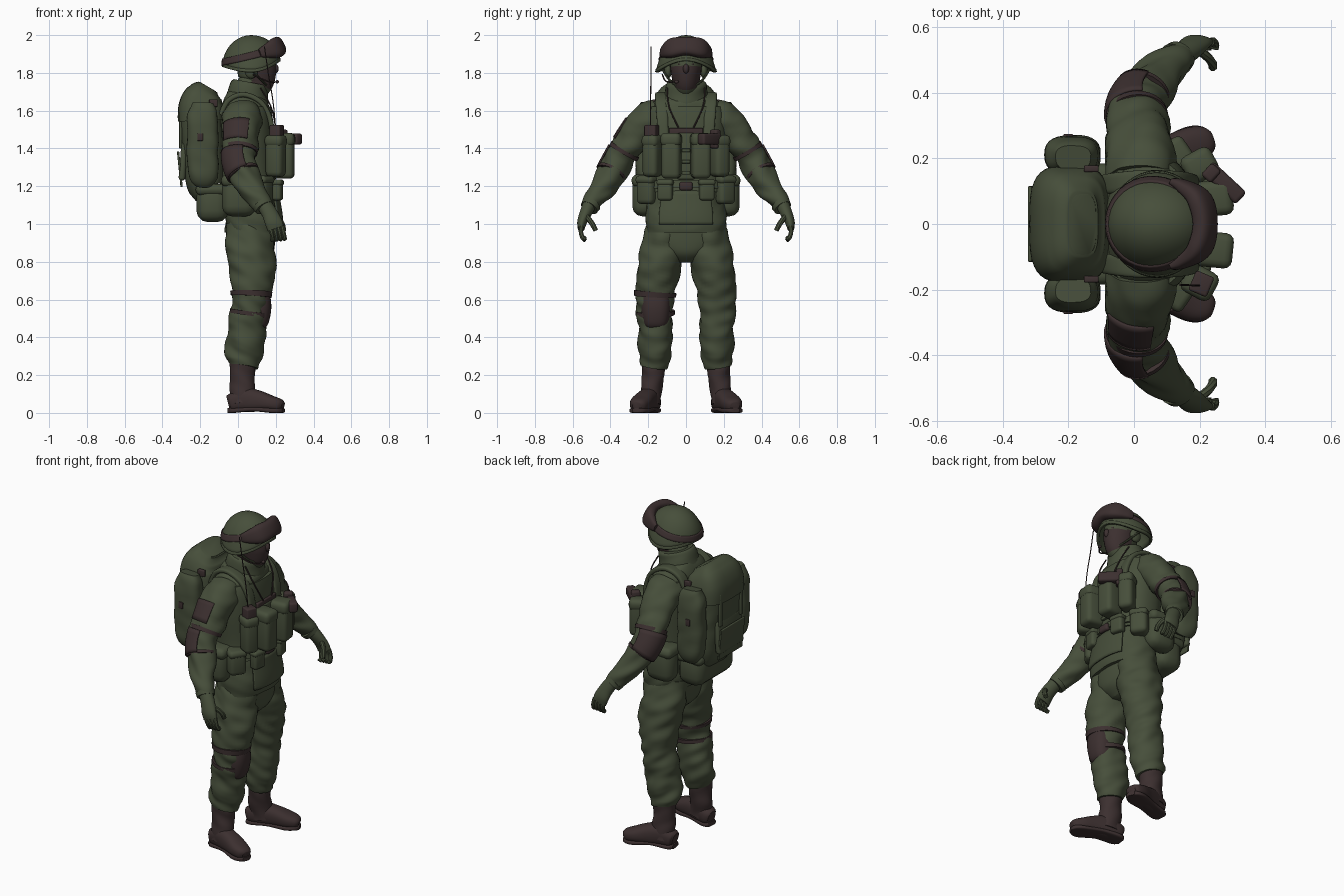
import bpy, bmesh, math
from math import sin, cos, pi, sqrt
from mathutils import Vector, Matrix, noise

if "Cube" in bpy.data.objects:
    bpy.data.objects.remove(bpy.data.objects["Cube"])
made = []


def material(name, rgb):
    m = bpy.data.materials.new(name)
    m.use_nodes = True
    m.diffuse_color = (*rgb, 1)
    m.node_tree.nodes["Principled BSDF"].inputs["Base Color"].default_value = (*rgb, 1)
    return m


GREEN = material("olive_green", (0.062, 0.077, 0.043))
BROWN = material("dark_brown", (0.045, 0.029, 0.029))


def finish(name, bm, mat, side=1, rule=None, thick=0):
    # mirror to the chosen side, store the mesh, paint by rule
    for v in bm.verts:
        v.co.y *= side
    bmesh.ops.recalc_face_normals(bm, faces=bm.faces)
    me = bpy.data.meshes.new(name)
    bm.to_mesh(me)
    bm.free()
    me.materials.append(mat)
    if rule:
        me.materials.append(BROWN)
        for p in me.polygons:
            p.material_index = int(rule(p.center))
    ob = bpy.data.objects.new(name, me)
    bpy.context.collection.objects.link(ob)
    if thick:
        mod = ob.modifiers.new("thickness", "SOLIDIFY")
        mod.thickness, mod.offset = thick, 0
    made.append(ob)


def sample(path, t):
    # smooth interpolation through rings of (x, y, z, radius_a, radius_b)
    t = max(0, min(t, len(path) - 1))
    i = min(int(t), len(path) - 2)
    f = t - i
    a, b, c, d = (path[max(0, min(j, len(path) - 1))] for j in range(i - 1, i + 3))
    return [q + f * (r - p + f * (2 * p - 5 * q + 4 * r - s + f * (3 * (q - r) + s - p))) / 2
            for p, q, r, s in zip(a, b, c, d)]


def sweep(name, path, mat, ref=(1, 0, 0), n=28, steps=6, span=None, arc=None,
          grow=0, square=1, wrinkle=0, side=1, rule=None):
    bm = bmesh.new()
    t0, t1 = span or (0, len(path) - 1)
    m = max(3, math.ceil((t1 - t0) * steps))
    a0, a1 = arc or (0, 2 * pi)
    rings = []
    for k in range(m + 1):
        t = t0 + (t1 - t0) * k / m
        s = sample(path, t)
        axis = (Vector(sample(path, t + .05)[:3]) - Vector(sample(path, t - .05)[:3])).normalized()
        u = Vector(ref)
        u = (u - axis * u.dot(axis)).normalized()
        w = axis.cross(u)
        ring = []
        for j in range(n + bool(arc)):
            a = a0 + (a1 - a0) * j / n
            ca, sa = (math.copysign(abs(c) ** square, c) for c in (cos(a), sin(a)))
            d = u * ca * (abs(s[3]) + grow) + w * sa * (abs(s[4]) + grow)
            p = Vector(s[:3]) + d
            if wrinkle:
                p += d.normalized() * wrinkle * noise.noise(Vector((p.x * 9, p.y * 9, p.z * 17 + p.x * 8)))
            ring.append(bm.verts.new(p))
        rings.append(ring)
    for r, q in zip(rings, rings[1:]):
        for j in range(n):
            h = (j + 1) % len(r)
            bm.faces.new((r[j], r[h], q[h], q[j]))
    if not arc:
        bm.faces.new(rings[0])
        bm.faces.new(rings[-1])
    finish(name, bm, mat, side, rule, .009 if arc else 0)


def tube(name, pts, r, mat, side=1):
    sweep(name, [(*p, r, r) for p in pts], mat, ref=(.3, .9, .2), n=8, side=side)


def box(name, at, size, mat, bevel=.012, turn=0, tilt=0, side=1):
    bm = bmesh.new()
    bmesh.ops.create_cube(bm, size=1, matrix=Matrix.Diagonal((*size, 1)))
    bmesh.ops.bevel(bm, geom=bm.edges[:], offset=min(bevel, min(size) * .45), segments=3,
                    profile=.5, affect="EDGES")
    bm.transform(Matrix.Translation(at) @ Matrix.Rotation(turn, 4, "Z") @ Matrix.Rotation(tilt, 4, "Y"))
    finish(name, bm, mat, side)


def pouch(name, at, size, turn=0, side=1, bevel=.025):
    # soft body with a slightly wider lid
    box(name, at, size, GREEN, bevel, turn, 0, side)
    lid = (at[0], at[1], at[2] + size[2] * .36)
    box(name + "_lid", lid, (size[0] + .008, size[1] + .008, size[2] * .3), GREEN, bevel, turn, 0, side)


def ball(name, at, radii, mat, side=1):
    bm = bmesh.new()
    bmesh.ops.create_uvsphere(bm, u_segments=24, v_segments=14, radius=1,
                              matrix=Matrix.Translation(at) @ Matrix.Diagonal((*radii, 1)))
    finish(name, bm, mat, side)


def shell(name, f, mat, nu=40, nv=10, thick=.012):
    bm = bmesh.new()
    g = [[bm.verts.new(f(i / nu, j / nv)) for i in range(nu + 1)] for j in range(nv + 1)]
    for r, q in zip(g, g[1:]):
        for i in range(nu):
            bm.faces.new((r[i], r[i + 1], q[i + 1], q[i]))
    bmesh.ops.remove_doubles(bm, verts=bm.verts, dist=.0005)
    finish(name, bm, mat, thick=thick)


# Jacket, vest and collar
TORSO = [(.075, 0, .955, .142, .205), (.075, 0, 1.02, .145, .215), (.065, 0, 1.12, .14, .2),
         (.05, 0, 1.25, .135, .19), (.045, 0, 1.45, .135, .205), (.04, 0, 1.57, .13, .205),
         (.04, 0, 1.65, .115, .17), (.045, 0, 1.69, .095, .11)]
sweep("jacket", TORSO, GREEN, n=48, square=.88, wrinkle=.012)
sweep("armour_vest", TORSO, GREEN, n=40, span=(2.3, 5.6), grow=.012, square=.85)
sweep("groin_flap", TORSO, GREEN, span=(.7, 2.3), arc=(-.62, .62), grow=.014, square=.88)
sweep("waist_belt", TORSO, GREEN, n=40, span=(2.45, 2.8), grow=.022, square=.85)
sweep("collar", [(.04, 0, 1.62, .12, .14), (.05, 0, 1.68, .11, .118), (.062, 0, 1.735, .1, .108),
                 (.065, 0, 1.75, .09, .098)], GREEN, wrinkle=.008)
box("belt_buckle", (.215, 0, 1.2), (.03, .07, .045), BROWN)
box("chest_strap", (.19, 0, 1.49), (.02, .18, .035), BROWN, .006)
box("chest_panel", (.19, 0, 1.36), (.03, .1, .25), GREEN)
for z in (1.27, 1.33, 1.39):
    box("chest_clip", (.212, 0, z), (.02, .045, .018), GREEN, .004)

# Head, mask and headset
sweep("head", [(.05, 0, 1.66, .06, .06), (.06, 0, 1.72, .075, .065), (.095, 0, 1.75, .09, .07),
               (.1, 0, 1.8, .102, .08), (.095, 0, 1.86, .1, .085), (.085, 0, 1.93, .09, .085)],
      GREEN, rule=lambda c: c.x > .07 and 1.72 < c.z < 1.835)
ball("nose", (.197, 0, 1.822), (.018, .016, .026), BROWN)
for s in (1, -1):
    box("eye", (.186, .033, 1.845), (.009, .02, .009), BROWN, .003, .35, 0, s)
    ball("ear_cover", (.07, .095, 1.81), (.035, .02, .04), GREEN, s)
    tube("chin_strap", [(.07, .125, 1.82), (.12, .09, 1.765), (.15, .05, 1.735), (.16, 0, 1.727)], .006, GREEN, s)
tube("microphone_arm", [(.08, .125, 1.79), (.16, .105, 1.755), (.205, .055, 1.752)], .004, BROWN, -1)
ball("microphone", (.208, .05, 1.753), (.009, .012, .009), BROWN, -1)


# Helmet with flared rim, strap and goggles
def rim(a):
    return 1.803 + .06 * max(cos(a), 0) ** 2 + .03 * max(-cos(a), 0) ** 2


def on_helmet(a, z, grow=0):
    k = max(0, (z - rim(a)) / (1.994 - rim(a)))
    r = sqrt(max(0, 1 - k * k))
    flare = .014 * (1 - k) ** 3 * sin(a) ** 2
    return Vector((.07 + (.147 + grow) * cos(a) * r, (.141 + grow + flare) * sin(a) * r, z))


def dome(u, v):
    a = u * 2 * pi
    return on_helmet(a, rim(a) + (1.994 - rim(a)) * sin(v * pi / 2))


shell("helmet", dome, GREEN)
shell("helmet_edge", lambda u, v: on_helmet(u * 2 * pi, rim(u * 2 * pi) + .016 * v, .003), GREEN, nv=3)
shell("goggle_strap", lambda u, v: on_helmet(u * 2 * pi, 1.872 + .034 * cos(u * 2 * pi) + .036 * v, .006),
      BROWN, nv=4)
sweep("goggles", [(.115, -.13, 1.905, .022, .01), (.15, -.115, 1.915, .036, .02),
                  (.2, -.075, 1.932, .054, .03), (.217, 0, 1.942, .05, .03),
                  (.2, .075, 1.932, .054, .03), (.15, .115, 1.915, .036, .02),
                  (.115, .13, 1.905, .022, .01)], BROWN, ref=(-.5, 0, 1), square=.75)

# Limbs, built for the left and mirrored
LEG = [(.065, .1, 1.0, .125, .1), (.066, .122, .87, .13, .116), (.07, .147, .76, .124, .114),
       (.07, .163, .63, .102, .104), (.06, .163, .53, .095, .096), (.045, .16, .43, .103, .096),
       (.034, .16, .34, .1, .09), (.03, .165, .28, .092, .08), (.025, .17, .245, .076, .066)]
ARM = [(.02, .14, 1.58, .1, .085), (.022, .205, 1.545, .105, .09), (.015, .285, 1.45, .094, .082),
       (.01, .362, 1.325, .084, .077), (.05, .422, 1.225, .076, .07), (.1, .475, 1.145, .06, .056),
       (.14, .513, 1.085, .046, .043)]
sweep("trouser_seat", [(.068, 0, 1.0, .13, .19), (.068, 0, .9, .128, .19), (.068, 0, .84, .115, .13),
                       (.068, 0, .795, .07, .06)], GREEN, square=.9)
for s, label in ((1, "left_"), (-1, "right_")):
    sweep(label + "trouser_leg", LEG, GREEN, n=36, steps=8, wrinkle=.017, side=s)
    sweep(label + "boot_shaft", [(.03, .19, .05, .072, .056), (.024, .182, .13, .068, .056),
                                 (.022, .175, .2, .066, .058), (.02, .172, .29, .07, .062)], BROWN,
          wrinkle=.008, side=s)
    sweep(label + "boot_foot", [(-.05, .178, .05, .032, .04), (-.03, .18, .055, .048, .05),
                                (.04, .195, .068, .053, .064), (.11, .217, .062, .054, .056),
                                (.175, .24, .05, .056, .042), (.22, .254, .04, .044, .034),
                                (.237, .26, .035, .025, .022)], BROWN, ref=(0, 1, 0), square=.8, side=s)
    sweep(label + "boot_sole", [(-.052, .178, .013, .033, .013), (-.02, .182, .013, .05, .013),
                                (.08, .207, .02, .05, .012), (.175, .24, .013, .058, .013),
                                (.222, .255, .013, .044, .013), (.24, .262, .013, .022, .012)],
          BROWN, ref=(0, 1, 0), square=.5, side=s)
    sweep(label + "sleeve", ARM, GREEN, n=32, steps=8, wrinkle=.016, side=s)
    sweep(label + "cuff", ARM, GREEN, span=(5.6, 6), grow=.005, side=s)
    for span in ((2.45, 2.6), (3.45, 3.6)):
        sweep(label + "elbow_strap", ARM, BROWN, span=span, grow=.006, side=s)
    sweep(label + "elbow_pad", ARM, BROWN, span=(2.6, 3.55), arc=(2.4, 4.9), grow=.008, side=s)
    ball(label + "elbow_cap", (-.025, .385, 1.3), (.052, .05, .07), BROWN, s)
    # gloved hand
    sweep(label + "palm", [(.14, .512, 1.1, .04, .036), (.168, .532, 1.055, .042, .032),
                           (.188, .55, 1.01, .046, .026), (.2, .555, .975, .044, .018)], GREEN, side=s)
    for i in range(4):
        x = .17 + .021 * i
        tube(label + "finger", [(x, .553, .99), (x + .008, .556, .955), (x + .014, .545, .925),
                                (x + .012, .532, .912 + .004 * i)], .0125, GREEN, s)
    tube(label + "thumb", [(.19, .535, 1.05), (.222, .51, 1.02), (.238, .49, .99), (.24, .478, .965)], .014, GREEN, s)

# Right knee pad and arm patch
sweep("knee_pad", [(.095, .16, .45, .035, .045), (.098, .16, .475, .062, .066), (.1, .16, .55, .076, .078),
                   (.1, .16, .62, .07, .074), (.1, .16, .655, .05, .055), (.1, .16, .665, .03, .035)],
      BROWN, square=.8, side=-1)
for span in ((2.9, 3.12), (3.9, 4.12)):
    sweep("knee_strap", LEG, BROWN, span=span, grow=.008, side=-1)
sweep("sleeve_patch", ARM, BROWN, span=(1.5, 2.3), arc=(3.6, 5.1), grow=.006, side=-1)

# Backpack
PACK = [(-.165, 0, 1.19, .075, .13), (-.175, 0, 1.215, .1, .155), (-.185, 0, 1.4, .112, .168),
        (-.195, 0, 1.56, .116, .17), (-.19, 0, 1.64, .11, .162), (-.172, 0, 1.695, .084, .135),
        (-.155, 0, 1.725, .045, .09)]
sweep("backpack", PACK, GREEN, n=40, square=.6, wrinkle=.006)
sweep("backpack_lid", PACK, GREEN, n=40, span=(2.9, 5.95), grow=.008, square=.6)
box("back_pocket", (-.29, 0, 1.33), (.035, .24, .2), GREEN, .015, 0, .08)
box("back_mat", (-.308, 0, 1.29), (.012, .23, .19), GREEN, .004, 0, -.1)
for s in (1, -1):
    sweep("backpack_side_pocket", [(-.185, .2, 1.22, .05, .035), (-.185, .21, 1.25, .078, .054),
                                   (-.188, .21, 1.4, .084, .06), (-.188, .208, 1.57, .08, .056),
                                   (-.185, .2, 1.64, .055, .038)], GREEN, square=.75, wrinkle=.008, side=s)
    box("side_pocket_buckle", (-.2, .268, 1.46), (.03, .012, .04), BROWN, .004, 0, 0, s)
    box("lid_buckle", (-.13, .168, 1.64), (.045, .02, .04), BROWN, .005, 0, 0, s)
    box("pack_strap", (-.304, .1, 1.5), (.016, .025, .2), GREEN, .005, 0, 0, s)
    sweep("shoulder_strap", [(-.09, .12, 1.58, .03, .014), (-.05, .125, 1.655, .032, .014),
                             (.03, .13, 1.685, .034, .014), (.12, .13, 1.645, .032, .014),
                             (.168, .125, 1.56, .03, .014), (.185, .12, 1.45, .028, .014)],
          GREEN, ref=(0, 1, 0), square=.6, side=s)
    # belt and chest pouches
    pouch("hip_pouch", (.005, .222, 1.15), (.18, .125, .22), 0, s, .055)
    pouch("belt_pouch", (.125, .2, 1.18), (.1, .1, .15), .6, s)
    pouch("chest_pouch", (.24, .078, 1.36), (.115, .1, .24), .1, s)
    pouch("side_chest_pouch", (.2, .178, 1.36), (.095, .085, .22), .5, s)
    pouch("front_belt_pouch", (.21, .11, 1.18), (.05, .08, .11), .2, s, .015)
    tube("chest_cable", [(.12, .1, 1.72), (.175, .09, 1.62), (.2, .04, 1.51)], .004, BROWN, s)
pouch("rear_waist_pack", (-.135, 0, 1.11), (.17, .36, .2), 0, 1, .06)

# Radio and flashlight
box("radio", (.205, -.182, 1.47), (.06, .065, .11), BROWN, .008, -.4)
tube("radio_antenna", [(.2, -.187, 1.5), (.185, -.187, 1.65), (.16, -.186, 1.8), (.14, -.186, 1.94)], .003, BROWN)
box("flashlight", (.275, .125, 1.45), (.14, .05, .06), BROWN, .012, -.75)
box("flashlight_clip", (.235, .155, 1.45), (.04, .05, .1), BROWN, .01, -.75)

# Smooth shading with sharp creases kept
bpy.ops.object.select_all(action="DESELECT")
for ob in made:
    ob.select_set(True)
bpy.context.view_layer.objects.active = made[0]
bpy.ops.object.shade_smooth_by_angle(angle=math.radians(40))
